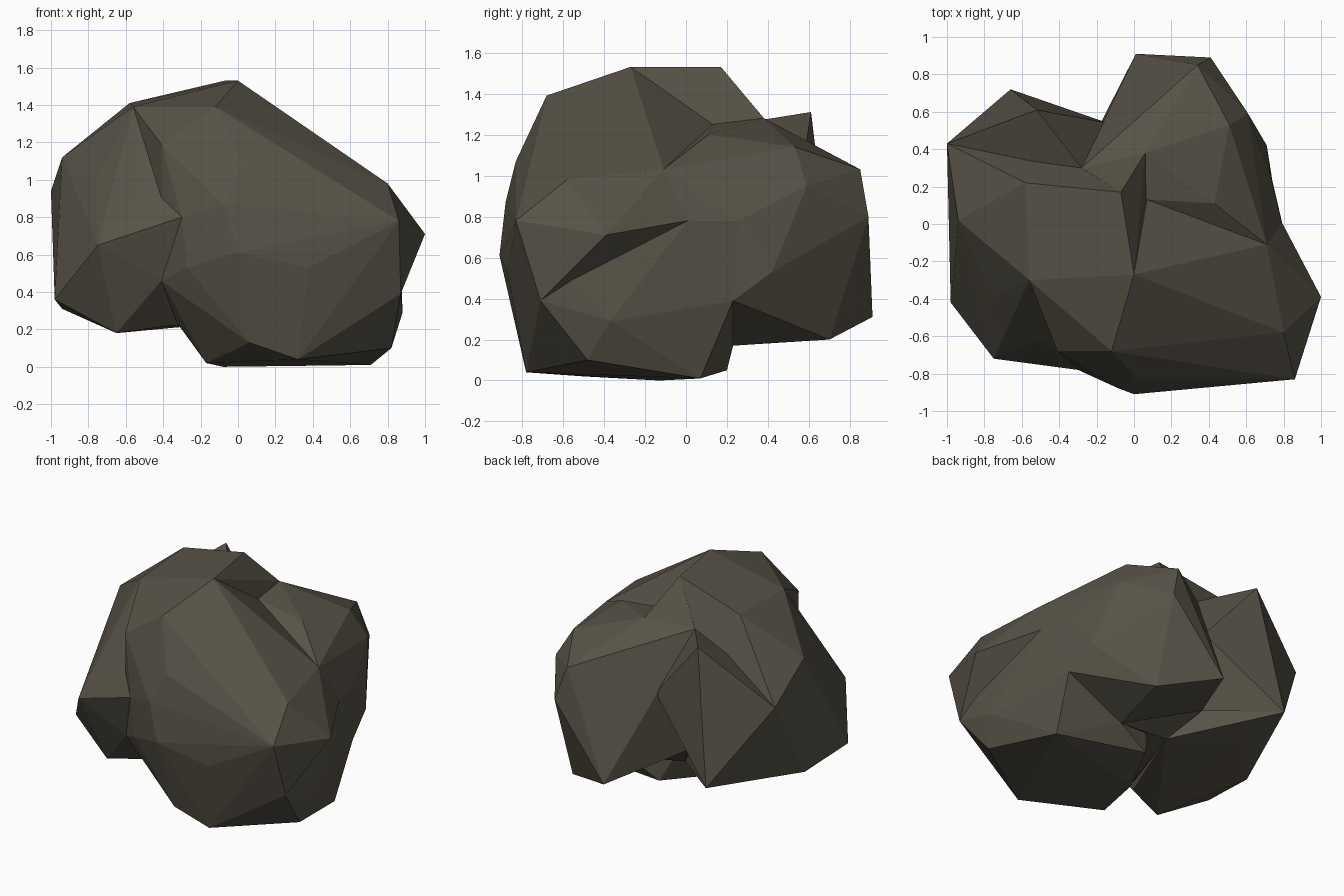
import bpy
import bmesh

default_cube = bpy.data.objects.get("Cube")
if default_cube:
    bpy.data.objects.remove(default_cube, do_unlink=True)


def make_material(name, colour):
    """One flat matte colour."""
    material = bpy.data.materials.new(name)
    material.use_nodes = True
    material.diffuse_color = colour
    shader = material.node_tree.nodes["Principled BSDF"]
    shader.inputs["Base Color"].default_value = colour
    shader.inputs["Roughness"].default_value = 0.9
    return material


def make_lump(name, corners, material):
    """Wrap a faceted convex boulder around its corner points."""
    bm = bmesh.new()
    for corner in corners:
        bm.verts.new(corner)
    hull = bmesh.ops.convex_hull(bm, input=bm.verts[:])
    buried = {item for item in hull["geom_interior"] + hull["geom_unused"]
              if isinstance(item, bmesh.types.BMVert)}
    bmesh.ops.delete(bm, geom=list(buried), context="VERTS")
    bmesh.ops.recalc_face_normals(bm, faces=bm.faces[:])
    mesh = bpy.data.meshes.new(name)
    bm.to_mesh(mesh)
    bm.free()
    mesh.materials.append(material)
    lump = bpy.data.objects.new(name, mesh)
    bpy.context.collection.objects.link(lump)
    return lump


def fuse(name, pieces):
    """Union the lumps into one closed rock and drop the loose pieces."""
    rock = pieces[0]
    for piece in pieces[1:]:
        union = rock.modifiers.new(piece.name, "BOOLEAN")
        union.operation = "UNION"
        union.solver = "EXACT"
        union.object = piece
    depsgraph = bpy.context.evaluated_depsgraph_get()
    fused = bpy.data.meshes.new_from_object(rock.evaluated_get(depsgraph))
    rock.modifiers.clear()
    rock.data = fused
    rock.name = name
    for piece in pieces[1:]:
        bpy.data.objects.remove(piece, do_unlink=True)


stone = make_material("dark brown stone", (0.095, 0.084, 0.062, 1))

# Corners shared by neighbouring lumps
peak = (0, -.27, 1.53)
dome = (-.07, .17, 1.53)
crown = (-.56, -.3, 1.39)
front_shoulder = (-.41, -.68, 1.19)
front_cheek = (-.3, -.78, .8)
front_recess = (-.41, -.67, .46)
front_gully = (-.33, -.43, .24)
side_ledge = (.73, .26, .78)
ledge_foot = (.74, .23, .39)
heel = (.3, .23, .17)
saddle = (.43, .11, 1.2)
saddle_root = (.07, .13, 1.25)
back_rim = (.06, .38, 1.28)
crease = (-.28, .3, 1.26)
notch = (-.14, .54, .86)
back_gully = (-.27, .36, .42)
side_corner = (-1, .43, .94)
back_foot = (-.66, .72, .39)
inner_foot = (-.12, .18, .23)
spur_top = (.8, -.58, .98)
spur_back = (.71, -.11, 1.03)
spur_front = (.86, -.83, .78)
spur_low = (.87, -.71, .39)
spur_root = (.79, .01, .78)

# Large front boulder that carries the weight
front_boulder = [
    peak, crown, front_shoulder, front_cheek, front_recess, front_gully,
    side_ledge, ledge_foot, saddle_root, heel,
    spur_top, spur_back, spur_front, spur_low, spur_root,
    # front face
    (-.12, -.68, 1.39), (.02, -.83, 1.07), (-.08, -.88, .87),
    (0, -.91, .61), (.38, -.87, .53), (-.27, -.78, .53),
    # base
    (.88, -.37, .29), (.82, -.48, .1), (.71, .07, .01),
    (.32, -.78, .04), (.06, -.8, .13), (-.17, -.5, .02),
    (-.08, -.13, 0), (.07, .2, .05),
]

# Pointed spur jutting out towards high x
side_spur = [
    spur_top, spur_back, spur_front, spur_low, spur_root,
    (1, -.39, .71),
]

# Boulder on the low-x side, raised off the ground
side_boulder = [
    peak, dome, crown, front_cheek, front_recess,
    side_corner, back_foot, inner_foot,
    # upper faces
    (-.58, .22, 1.41), (-.94, .02, 1.12), (-.76, -.39, 1),
    # lower faces
    (-.5, -.62, .95), (-.75, -.72, .65),
    (-.98, -.42, .36), (-.94, .01, .31), (-.65, -.54, .18),
    (-.37, -.45, .22), (-.6, .41, .31),
]

# Core that closes the hollows between the boulders
core = [
    peak, dome, crease, back_rim, notch, back_gully, inner_foot,
    front_gully, heel,
]

# Sharp wedge behind the side boulder
back_wedge = [
    crease, notch, side_corner, back_foot, back_gully,
    (-.52, .61, 1.31), (-.58, .2, 1.1),
]

# Rounded boulder overhanging at the back
back_boulder = [
    crease, notch, saddle, saddle_root, spur_back, side_ledge, back_rim,
    # upper faces
    (.51, .53, 1.14), (.34, .85, 1.03),
    # outer faces
    (.41, .89, .8), (.01, .91, .31), (.61, .59, .95), (.71, .42, .53),
    # underside
    back_gully, (.4, .7, .2), ledge_foot, heel,
]

lumps = {
    "front_boulder": front_boulder,
    "side_spur": side_spur,
    "side_boulder": side_boulder,
    "core": core,
    "back_wedge": back_wedge,
    "back_boulder": back_boulder,
}
fuse("rock", [make_lump(part, corners, stone)
              for part, corners in lumps.items()])
